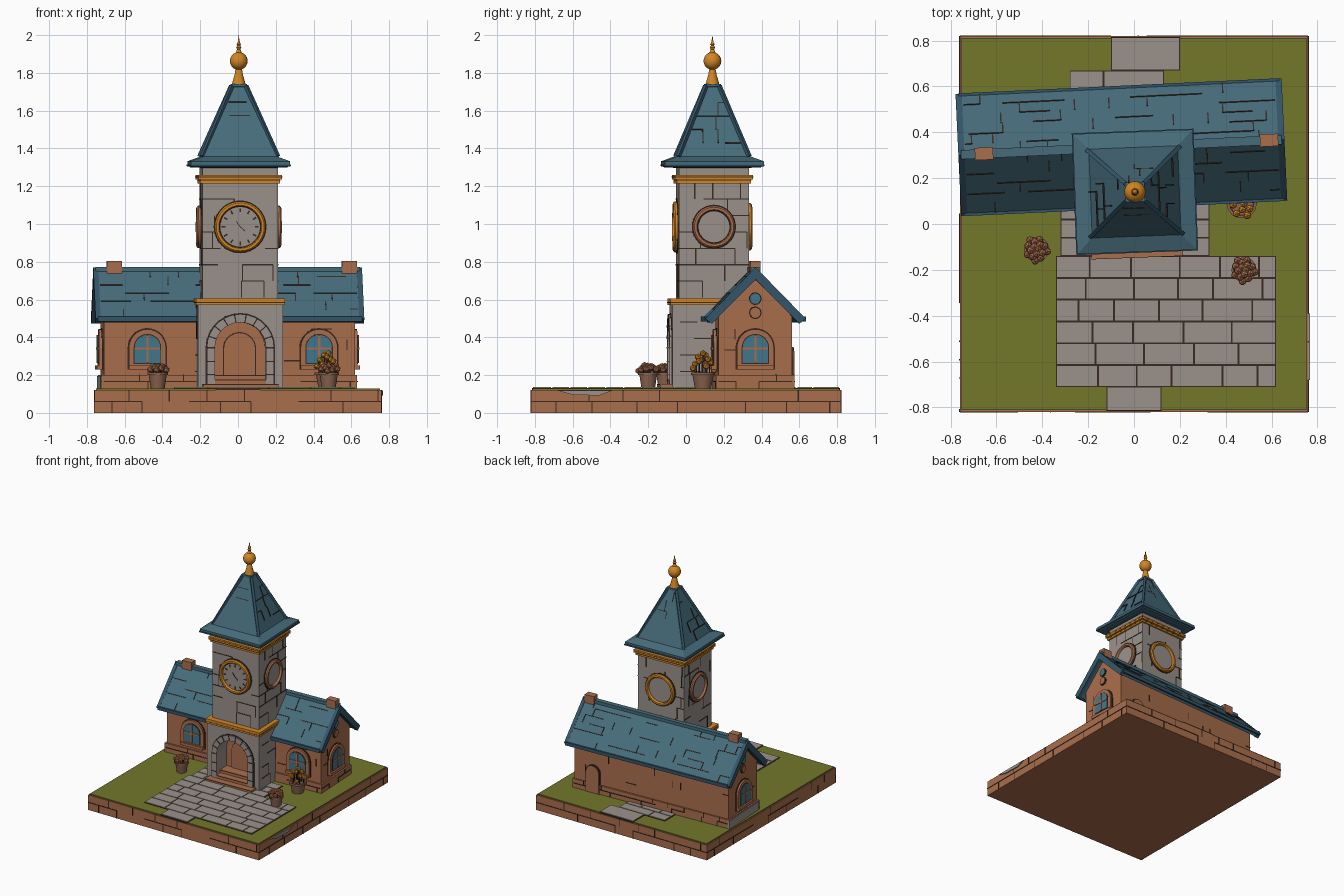
import bpy, bmesh, math, random
from mathutils import Matrix, Vector

random.seed(4)
if "Cube" in bpy.data.objects:
    bpy.data.objects.remove(bpy.data.objects["Cube"])


def material(name, hexcode):
    srgb = [int(hexcode[i:i + 2], 16) / 255 for i in (0, 2, 4)]
    col = [((c + 0.055) / 1.055) ** 2.4 for c in srgb] + [1]
    m = bpy.data.materials.new(name)
    m.use_nodes = True
    m.diffuse_color = col
    m.node_tree.nodes["Principled BSDF"].inputs["Base Color"].default_value = col
    return m


CLAY = material("terracotta", "aa6e4c")
STONE = material("grey stone", "9b928b")
BLUE = material("roof blue", "466c7a")
TRIM = material("dark roof trim", "34566a")
GLASS = material("window glass", "41778c")
GOLD = material("orange gold", "d28624")
GRASS = material("grass", "72772a")
INK = material("dark joint", "3a2a24")
POT = material("pot clay", "8c6450")


def T(x, y, z):
    return Matrix.Translation((x, y, z))


def R(deg, axis="Z"):
    return Matrix.Rotation(math.radians(deg), 4, axis)


def finish(name, bm, mat, M=Matrix(), smooth=False):
    bmesh.ops.recalc_face_normals(bm, faces=bm.faces)
    me = bpy.data.meshes.new(name)
    bm.to_mesh(me)
    bm.free()
    if smooth:
        me.shade_smooth()
        me.set_sharp_from_angle(angle=math.radians(40))
    me.materials.append(mat)
    ob = bpy.data.objects.new(name, me)
    ob.matrix_world = M
    bpy.context.collection.objects.link(ob)
    return ob


def add_box(bm, lo, hi, M=Matrix()):
    lo, hi = Vector(lo), Vector(hi)
    size = Matrix.Diagonal((*(hi - lo), 1))
    bmesh.ops.create_cube(bm, size=1, matrix=M @ T(*((lo + hi) / 2)) @ size)


def box(name, lo, hi, mat, M=Matrix()):
    bm = bmesh.new()
    add_box(bm, lo, hi)
    return finish(name, bm, mat, M)


def prism(name, pts, y0, y1, mat, M=Matrix()):
    """Extrude an (x, z) outline along y."""
    bm = bmesh.new()
    f = bm.faces.new([bm.verts.new((x, y0, z)) for x, z in pts])
    ext = bmesh.ops.extrude_face_region(bm, geom=[f])["geom"]
    bmesh.ops.translate(bm, vec=(0, y1 - y0, 0), verts=[v for v in ext if isinstance(v, bmesh.types.BMVert)])
    return finish(name, bm, mat, M)


def lathe(name, pts, mat, M=Matrix(), steps=24):
    """Turn an (r, z) profile around z."""
    bm = bmesh.new()
    vs = [bm.verts.new((r, 0, z)) for r, z in pts]
    es = [bm.edges.new(p) for p in zip(vs, vs[1:])]
    bmesh.ops.spin(bm, geom=vs + es, cent=(0, 0, 0), axis=(0, 0, 1), angle=math.tau, steps=steps)
    bmesh.ops.remove_doubles(bm, verts=bm.verts, dist=1e-5)
    return finish(name, bm, mat, M, steps > 8)


def face(M, turn, dist, z=0):
    """Frame on a wall: local -y points out. 0 front, 90 left, 180 back, 270 right."""
    return M @ R(turn) @ T(0, -dist, z)


def arc(r, zc, a0=0, a1=180, n=14):
    angs = [math.radians(a0 + (a1 - a0) * i / n) for i in range(n + 1)]
    return [(r * math.cos(a), zc + r * math.sin(a)) for a in angs]


def arched(w, z0, zs):
    return [(-w, z0), (w, z0)] + arc(w, zs)


def joints(name, M, w0, w1, h, rows, course=0.4, upright=0.5, step=0.16):
    """Broken masonry or shingle joints on a wall that tapers from w0 to w1."""
    bm, t, d = bmesh.new(), 0.0028, 0.003
    for i in range(rows):
        z0, z1 = h * i / rows, h * (i + 1) / rows
        w = w0 + (w1 - w0) * (i + 1) / rows
        x = -w + random.uniform(0.3, 1) * step
        last = -w
        while last < w:
            x = min(x, w)
            if i < rows - 1 and random.random() < course:
                add_box(bm, (last, -d, z1 - t), (x, d, z1 + t))
            if x < w and random.random() < upright:
                add_box(bm, (x - t, -d, z0), (x + t, d, z1))
            last, x = x, x + step * random.uniform(0.7, 1.3)
    finish(name, bm, INK, M)


# Ground slab with brick sides and lawn
G = 0.13
box("base_slab", (-0.76, -0.82, 0), (0.76, 0.82, 0.121), CLAY)
box("lawn", (-0.752, -0.812, 0.12), (0.752, 0.812, 0.129), GRASS)
for k, (half, d) in enumerate([(0.76, 0.82), (0.82, 0.76)] * 2):
    joints(f"base_joints_{k}", face(Matrix(), 90 * k, d), half, half, 0.122, 2, 0.75, 0.7, 0.2)
prism("edge_stone", [(-0.68, 0.118), (-0.6, 0.096), (-0.46, 0.092), (-0.39, 0.118)], -0.008, 0.01, STONE, face(Matrix(), 90, 0.76))


# Paved court and paths
def paving(name, x0, x1, y0, y1, rows, step=0.19):
    box(name + "_bed", (x0, y0, 0.12), (x1, y1, 0.132), INK)
    bm, g = bmesh.new(), 0.004
    for i in range(rows):
        a, b = (y0 + (y1 - y0) * (i + j) / rows for j in (0, 1))
        x, nxt = x0, x0 + step * random.uniform(0.5, 1)
        while x < x1 - 0.001:
            if nxt > x1 - 0.05:
                nxt = x1
            add_box(bm, (x + g, a + g, 0.125), (nxt - g, b - g, 0.136))
            x, nxt = nxt, nxt + step * random.uniform(0.8, 1.2)
    finish(name, bm, STONE)


paving("court", -0.34, 0.62, -0.71, -0.14, 6)
paving("approach", -0.32, 0.33, -0.14, 0.1, 3)
paving("front_path", -0.12, 0.12, -0.815, -0.71, 1, 0.5)
paving("back_court", -0.28, 0.13, 0.5, 0.67, 2)
paving("back_path", -0.1, 0.2, 0.67, 0.815, 1, 0.5)

# Long house with gable ends
H = T(-0.055, 0.335, 0) @ R(2.7)
L, D = 0.665, 0.195
prism("house_walls", [(-D, G), (D, G), (D, 0.53), (0, 0.725), (-D, 0.53)], -L, L, CLAY, H @ R(90))
box("house_plinth", (-L - 0.012, -D - 0.012, G - 0.005), (L + 0.012, D + 0.012, 0.2), CLAY, H)
box("plinth_stone_end", (-L - 0.018, -D, G), (-L, D + 0.014, 0.195), STONE, H)
for k, (half, d) in enumerate([(L, D), (D, L)] * 2):
    joints(f"plinth_joints_{k}", face(H, 90 * k, d + 0.013, G), half, half, 0.072, 2, 0.7, 0.6, 0.14)
    joints(f"wall_cracks_{k}", face(H, 90 * k, d, 0.22), half, half, 0.28, 5, 0.06, 0.06, 0.1)


def roof_section(e):
    return [(-0.26 - e, 0.505 - e), (0, 0.765 + e), (0.26 + e, 0.505 - e), (0.232, 0.478 - e), (0, 0.712 - e), (-0.232, 0.478 - e)]


prism("house_roof", roof_section(0), -0.695, 0.695, BLUE, H @ R(90))
for s in (-1, 1):
    prism("verge_board", roof_section(0.006), s * 0.685, s * 0.712, TRIM, H @ R(90))
    box("eave_board", (-0.7, s * 0.262 - 0.006, 0.484), (0.7, s * 0.262 + 0.006, 0.51), TRIM, H)
    slope = face(H, 90 - 90 * s, 0.26, 0.505) @ R(-45, "X")
    joints("shingle_joints", slope, 0.68, 0.68, 0.365, 6, 0.3, 0.3, 0.13)
box("ridge_cap", (-0.7, -0.02, 0.748), (0.7, 0.02, 0.772), BLUE, H)
for x in (-0.6, 0.645):
    box("chimney", (x - 0.04, -0.027, 0.7), (x + 0.04, 0.027, 0.803), CLAY, H)


# Windows, gable vents and the blind back door
def window(name, M, w=0.068):
    zs = G + 0.215
    for part, e, d, mat in (("shadow", 0.036, 0.006, INK), ("frame", 0.03, 0.02, CLAY), ("edge", 0.005, 0.022, INK), ("glass", 0, 0.025, GLASS)):
        prism(f"{name}_{part}", arched(w + e, G + 0.135 - e, zs), -d, 0.005, mat, M)
    box(name + "_post", (-0.006, -0.03, G + 0.135), (0.006, 0, zs + w), CLAY, M)
    box(name + "_bar", (-w, -0.03, zs - 0.01), (w, 0, zs + 0.002), CLAY, M)
    box(name + "_sill", (-w - 0.03, -0.032, G + 0.1), (w + 0.03, 0, G + 0.122), CLAY, M)


for x in (-0.435, 0.475):
    window("front_window", face(H, 0, D) @ T(x, 0, 0))
for turn in (90, 270):
    end = face(H, turn, L)
    window("gable_window", end)
    for z, mat in ((0.605, GLASS), (0.53, CLAY)):
        vent = end @ T(0, 0, z) @ R(90, "X")
        lathe("vent_rim", [(0, 0), (0.033, 0), (0.033, 0.008), (0, 0.008)], INK, vent, 16)
        lathe("vent_disc", [(0, 0), (0.027, 0), (0.027, 0.012), (0, 0.012)], mat, vent, 16)
back = face(H, 180, D) @ T(-0.5, 0, 0)
prism("back_door_edge", arched(0.06, G, 0.29), -0.014, 0, INK, back)
prism("back_door", arched(0.054, G, 0.29), -0.018, 0, CLAY, back)

# Tower: porch with an arched opening, then the shaft
W = T(0.004, 0.14, 0) @ R(2.2)
A, SPRING = 0.135, 0.345
box("porch_core", (-0.225, -0.09, G), (0.225, 0.18, 0.58), STONE, W)
opening = [(-A, G)] + arc(A, SPRING, 180, 0) + [(A, G)]
prism("porch_front", [(0.225, G), (0.225, 0.58), (-0.225, 0.58), (-0.225, G)] + opening, -0.22, -0.09, STONE, W)
prism("porch_inside", arched(A, G, SPRING), -0.1, -0.085, CLAY, W)
prism("door_edge", arched(0.088, G, 0.34), -0.104, -0.09, INK, W)
prism("door", arched(0.082, G, 0.34), -0.108, -0.09, CLAY, W)
ring = [(0.178, G)] + arc(0.178, SPRING) + [(-0.178, G)]
prism("arch_stones", ring + opening, -0.234, -0.2, STONE, W)
outline = [(0.184, G)] + arc(0.184, SPRING) + [(-0.184, G)]
prism("arch_edge", outline + ring[::-1], -0.224, -0.2, INK, W)
bm = bmesh.new()
for i in range(10):
    add_box(bm, (A, -0.237, -0.003), (0.178, -0.225, 0.003), T(0, 0, SPRING) @ R(-20 * i, "Y"))
for z in (0.2, 0.27):
    for x in (-0.178, A):
        add_box(bm, (x, -0.237, z), (x + 0.043, -0.225, z + 0.005))
finish("arch_joints", bm, INK, W)
for i, (w, y) in enumerate([(0.2, -0.285), (A, -0.235), (A, -0.185)]):
    z = G + 0.024 * i
    box("porch_step", (-w, y, z - 0.01), (w, -0.09, z + 0.022), CLAY, W)
    box("step_edge", (-w, y - 0.002, z + 0.017), (w, y, z + 0.021), INK, W)

box("tower_shaft", (-0.2, -0.185, 0.5), (0.2, 0.185, 1.31), STONE, W)
for k, (half, d, low) in enumerate([(0.2, 0.185, 0.22), (0.185, 0.2, 0.225)] * 2):
    joints(f"shaft_joints_{k}", face(W, 90 * k, d, 0.61), half, half, 0.61, 7, 0.45, 0.5, 0.13)
    if k % 2:
        joints(f"porch_joints_{k}", face(W, 90 * k, low, G), 0.18, 0.18, 0.44, 5, 0.45, 0.5, 0.13)


def band(name, x, y0, y1, z0, z1):
    box(name, (-x, y0, z0), (x, y1, z1), GOLD, W)
    box(name + "_groove", (-x - 0.001, y0 - 0.001, z0 + 0.012), (x + 0.001, y1 + 0.001, z0 + 0.016), INK, W)


band("porch_band", 0.235, -0.23, 0.185, 0.57, 0.605)
band("cornice_lower", 0.212, -0.197, 0.197, 1.215, 1.24)
band("cornice_upper", 0.222, -0.207, 0.207, 1.235, 1.26)

# Clock dials on all four sides
for turn, d, r, mat in ((0, 0.185, 0.135, GOLD), (180, 0.185, 0.125, GOLD), (90, 0.2, 0.112, CLAY), (270, 0.2, 0.112, CLAY)):
    dial = face(W, turn, d, 0.985) @ R(90, "X")
    i = r - 0.026
    lathe("dial_edge", [(0, 0), (r + 0.005, 0), (r + 0.005, 0.006), (0, 0.006)], INK, dial, 32)
    lathe("dial_ring", [(i, 0), (r, 0), (r, 0.016), (r - 0.008, 0.024), (i + 0.005, 0.024), (i, 0.018), (i, 0)], mat, dial, 32)
    lathe("dial_face", [(0, 0), (i - 0.004, 0), (i - 0.004, 0.01), (0, 0.01)], STONE, dial, 32)
    if turn == 0:
        bm = bmesh.new()
        for k in range(12):
            add_box(bm, (0.078, -0.004, 0.008), (0.098, 0.004, 0.013), R(30 * k))
        for a, length in ((125, 0.035), (-40, 0.03)):
            add_box(bm, (0, -0.002, 0.008), (length, 0.002, 0.014), R(a))
        finish("dial_marks", bm, INK, dial)

# Spire: flared four-sided roof, hip ribs and finial
spire = [(0, 1.3), (0.255, 1.3), (0.27, 1.312), (0.27, 1.332), (0.2, 1.358), (0.038, 1.725), (0.044, 1.727), (0.044, 1.742), (0, 1.742)]
squash = W @ Matrix.Diagonal((1, 0.94, 1, 1)) @ R(45)
lathe("spire_roof", [(r * math.sqrt(2), z) for r, z in spire], BLUE, squash, 4)
lathe("spire_eave", [(r * math.sqrt(2), z) for r, z in ((0.2, 1.297), (0.274, 1.306), (0.274, 1.316), (0.2, 1.32))], TRIM, squash, 4)
for sx in (-1, 1):
    for sy in (-1, 1):
        p, q = Vector((sx * 0.2, sy * 0.188, 1.358)), Vector((sx * 0.038, sy * 0.036, 1.73))
        bm = bmesh.new()
        add_box(bm, (-0.009, -0.009, 0), (0.009, 0.009, (q - p).length))
        finish("hip_rib", bm, TRIM, W @ T(*p) @ (q - p).to_track_quat("Z", "Y").to_matrix().to_4x4())
for k, d in enumerate([0.188, 0.2] * 2):
    lean = math.degrees(math.atan2(d - 0.037, 0.367))
    joints(f"spire_joints_{k}", face(W, 90 * k, d, 1.358) @ R(-lean, "X"), 0.17, 0.03, 0.39, 5, 0.45, 0.45, 0.1)
ball = [(x, z) for x, z in arc(0.047, 1.863, -70, 70, 10)]
lathe("finial", [(0, 1.735), (0.036, 1.742), (0.022, 1.79), (0.018, 1.815)] + ball + [(0.009, 1.925), (0.014, 1.935), (0.008, 1.945), (0.012, 1.952), (0.006, 1.96), (0, 2)], GOLD, W, 16)

# Flower pots
for x, y, r, top, n, mat in ((-0.425, -0.11, 0.05, 0.25, 16, CLAY), (0.48, -0.2, 0.05, 0.25, 16, CLAY), (0.47, 0.09, 0.06, 0.31, 12, GOLD)):
    spot = T(x, y, 0)
    lathe("pot", [(0, G - 0.005), (r * 0.72, G - 0.005), (r * 0.95, 0.2), (r * 1.1, 0.2), (r * 1.1, 0.215), (r * 0.9, 0.215), (r * 0.85, 0.205), (0, 0.205)], POT, spot, 14)
    blooms, stems = bmesh.new(), bmesh.new()
    for k in range(n):
        a, rad = k * 2.4, r * 1.05 * math.sqrt((k + 0.3) / n)
        z = top - (top - 0.222) * (k / n) + random.uniform(-0.006, 0.006)
        px, py = rad * math.cos(a), rad * math.sin(a)
        bmesh.ops.create_icosphere(blooms, subdivisions=1, radius=0.018, matrix=T(px, py, z))
        add_box(stems, (px * 0.8 - 0.003, py * 0.8 - 0.003, 0.2), (px * 0.8 + 0.003, py * 0.8 + 0.003, z))
    finish("blooms", blooms, mat, spot)
    finish("stems", stems, INK, spot)
